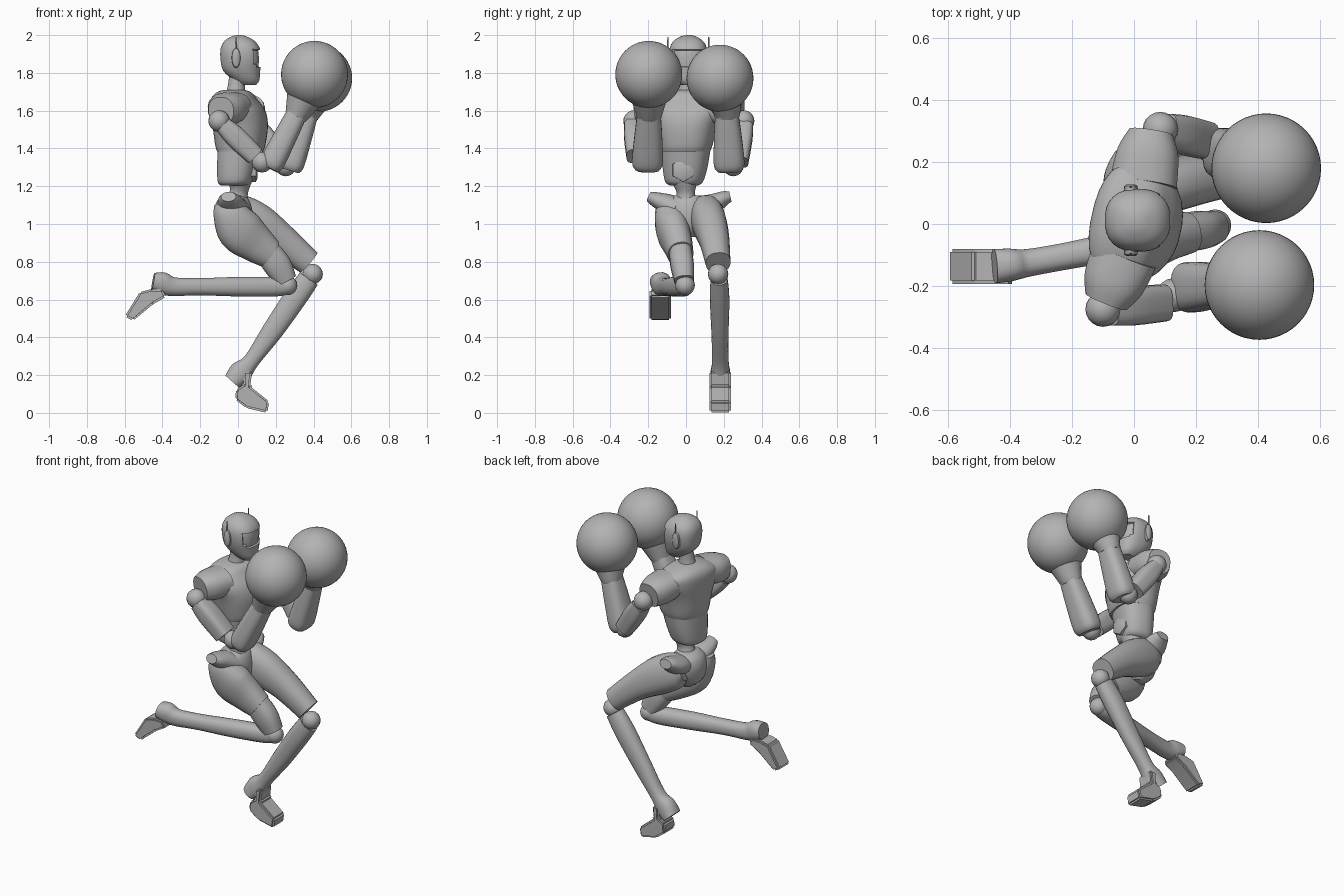
import bpy, bmesh, math
from mathutils import Vector

cube = bpy.data.objects.get("Cube")
if cube:
    bpy.data.objects.remove(cube, do_unlink=True)

grey = bpy.data.materials.new("plain grey")
grey.use_nodes = True
grey.diffuse_color = (0.45, 0.45, 0.45, 1)
grey.node_tree.nodes["Principled BSDF"].inputs["Base Color"].default_value = grey.diffuse_color

X, Y, Z = Vector((1, 0, 0)), Vector((0, 1, 0)), Vector((0, 0, 1))
TURN = Vector((0.22, 0.97, 0)).normalized()   # shoulder line of the twisted torso


def finish(name, bm, angle=40):
    bmesh.ops.recalc_face_normals(bm, faces=bm.faces)
    mesh = bpy.data.meshes.new(name)
    bm.to_mesh(mesh)
    bm.free()
    mesh.materials.append(grey)
    obj = bpy.data.objects.new(name, mesh)
    bpy.context.collection.objects.link(obj)
    bpy.ops.object.select_all(action='DESELECT')
    obj.select_set(True)
    bpy.context.view_layer.objects.active = obj
    bpy.ops.object.shade_smooth_by_angle(angle=math.radians(angle))
    return obj


def spline(keys, steps):
    """Catmull-Rom through rows of numbers."""
    out = []
    for i in range(len(keys) - 1):
        a, b, c, d = (keys[max(0, min(len(keys) - 1, i + k))] for k in (-1, 0, 1, 2))
        for s in range(steps):
            t = s / steps
            out.append([0.5 * (2 * q + (r - p) * t + (2 * p - 5 * q + 4 * r - w) * t * t
                               + (3 * q - p - 3 * r + w) * t ** 3)
                        for p, q, r, w in zip(a, b, c, d)])
    out.append(list(keys[-1]))
    return out


def loft(name, keys, ref=Y, axis=None, power=2.0, sides=20, steps=4, edit=None):
    """Skin rounded sections; each key is x, y, z, half depth, half width along ref."""
    rows = spline(keys, steps)
    pts = [Vector(r[:3]) for r in rows]
    bm = bmesh.new()
    rings = []
    for i, row in enumerate(rows):
        t = axis or (pts[min(i + 1, len(pts) - 1)] - pts[max(i - 1, 0)]).normalized()
        wide = (ref - t * ref.dot(t)).normalized()
        deep = wide.cross(t)
        ring = []
        for k in range(sides):
            ang = math.tau * (k + 0.5) / sides
            c, s = math.cos(ang), math.sin(ang)
            cx = math.copysign(abs(c) ** (2 / power), c) * row[3]
            sy = math.copysign(abs(s) ** (2 / power), s) * row[4]
            ring.append(bm.verts.new(pts[i] + deep * cx + wide * sy))
        rings.append(ring)
    for lo, hi in zip(rings, rings[1:]):
        for k in range(sides):
            n = (k + 1) % sides
            bm.faces.new((lo[k], lo[n], hi[n], hi[k]))
    bm.faces.new(rings[0])
    bm.faces.new(rings[-1])
    if edit:
        edit(bm)
    return finish(name, bm)


def ball(name, centre, radius, segments=32):
    bm = bmesh.new()
    bmesh.ops.create_uvsphere(bm, u_segments=segments, v_segments=segments // 2, radius=radius)
    bmesh.ops.translate(bm, verts=bm.verts, vec=centre)
    return finish(name, bm)


def slab(name, outline, y0, y1):
    """Side outline in x and z, pushed across y with softened edges."""
    bm = bmesh.new()
    face = bm.faces.new([bm.verts.new((x, y0, z)) for x, z in outline])
    push = bmesh.ops.extrude_face_region(bm, geom=[face])
    bmesh.ops.translate(bm, vec=(0, y1 - y0, 0),
                        verts=[g for g in push["geom"] if isinstance(g, bmesh.types.BMVert)])
    bmesh.ops.recalc_face_normals(bm, faces=bm.faces)
    bmesh.ops.bevel(bm, geom=list(bm.edges), offset=0.01, segments=2, affect='EDGES')
    return finish(name, bm)


# Head with a recessed visor
def cut_visor(bm):
    bm.normal_update()
    front = [f for f in bm.faces if f.normal.x > 0.55
             and 1.82 < f.calc_center_median().z < 1.93]
    bmesh.ops.inset_region(bm, faces=front, thickness=0.006, depth=0)
    bmesh.ops.inset_region(bm, faces=front, thickness=0.002, depth=-0.012)


loft("head", [(.055, .012, 1.735, .04, .035), (.045, .012, 1.76, .068, .06),
              (.02, .012, 1.81, .098, .085), (.015, .012, 1.87, .108, .1),
              (.012, .012, 1.93, .104, .099), (.008, .012, 1.97, .079, .077),
              (.005, .012, 1.993, .04, .04), (.005, .012, 2.0, .012, .012)],
     axis=Z, power=2.4, sides=28, edit=cut_visor)
loft("neck", [(-.015, .005, 1.66, .065, .065), (-.01, .005, 1.72, .047, .047),
              (.0, .01, 1.8, .045, .045)], axis=Z)
for side, label in ((1, "lead"), (-1, "trail")):
    y = .012 + side * .09
    loft(label + "_ear", [(-.01, y, 1.88, .024, .054), (-.01, y + side * .02, 1.88, .022, .05),
                          (-.01, y + side * .026, 1.88, .014, .04)], ref=Z, axis=Y, steps=1)
    loft(label + "_antenna", [(-.01, y + side * .018, 1.9, .005, .005),
                              (-.01, y + side * .018, 1.99, .003, .003)], sides=6, steps=1)

# Torso
loft("chest", [(.01, -.005, 1.385, .118, .132), (.012, -.002, 1.42, .13, .142),
               (.012, 0, 1.52, .142, .165), (.0, .005, 1.6, .138, .195),
               (-.02, .01, 1.66, .115, .185), (-.022, .01, 1.695, .09, .12),
               (-.02, .01, 1.71, .055, .06)], ref=TURN, axis=Z, power=2.4, sides=28)
loft("abdomen", [(-.02, -.01, 1.205, .07, .075), (-.015, -.01, 1.225, .09, .1),
                 (-.005, -.005, 1.3, .102, .118), (.008, 0, 1.4, .112, .13)],
     ref=TURN, axis=Z, power=2.5, sides=24)
loft("belly_plate", [(.06, -.015, 1.29, .068, .068), (.095, -.015, 1.285, .062, .062),
                     (.102, -.015, 1.285, .045, .045)], ref=Z, axis=X, sides=6, steps=1)
loft("waist", [(-.01, .005, 1.08, .075, .085), (.0, .0, 1.15, .052, .05),
               (.01, -.005, 1.2, .055, .06), (.0, -.01, 1.25, .085, .09)], axis=Z)

# Arms: sleeve, shoulder, upper arm, elbow, forearm, cuff and round glove
arms = {
    "lead": ((.03, .13, 1.61), (.055, .295, 1.585), (.085, .305, 1.545), (.23, .27, 1.33),
             (.275, .23, 1.285), (.375, .215, 1.6), (.427, .18, 1.772)),
    "trail": ((-.03, -.1, 1.62), (-.09, -.25, 1.6), (-.1, -.275, 1.545), (.09, -.255, 1.36),
              (.165, -.205, 1.295), (.32, -.195, 1.6), (.405, -.197, 1.792)),
}
for label, joints in arms.items():
    root, cap, shoulder, low, elbow, wrist, glove = map(Vector, joints)
    loft(label + "_sleeve", [(*root, .11, .08), (*root.lerp(cap, .6), .1, .085),
                             (*cap, .072, .072)], ref=Z, power=2.4)
    ball(label + "_shoulder", shoulder, .057, 20)
    loft(label + "_upper_arm", [(*shoulder.lerp(low, .1), .045, .055),
                                (*shoulder.lerp(low, .45), .058, .062),
                                (*low, .052, .06)], power=3.5, steps=3)
    ball(label + "_elbow", low.lerp(elbow, .5), .055, 16)
    loft(label + "_forearm", [(*elbow, .05, .066), (*elbow.lerp(wrist, .12), .066, .082),
                              (*elbow.lerp(wrist, .55), .062, .074),
                              (*wrist.lerp(elbow, .08), .056, .063)], power=2.8)
    loft(label + "_cuff", [(*wrist.lerp(elbow, .1), .06, .066), (*wrist, .072, .075),
                           (*wrist.lerp(glove, .4), .1, .1)])
    ball(label + "_glove", glove, .177, 48)

# Pelvis with flared hip crests
loft("pelvis", [(-.01, .01, .93, .04, .04), (-.02, .01, .98, .09, .09),
                (-.025, .01, 1.06, .103, .12), (-.025, .01, 1.12, .088, .11),
                (-.02, .01, 1.15, .06, .07)], axis=Z, sides=24)
loft("lead_hip_crest", [(-.01, .06, 1.08, .085, .06), (-.02, .14, 1.105, .08, .055),
                        (-.02, .2, 1.135, .06, .04), (-.02, .235, 1.145, .04, .028)], ref=Z)
loft("trail_hip_crest", [(-.02, -.04, 1.08, .085, .06), (-.035, -.1, 1.105, .075, .055),
                         (-.045, -.16, 1.13, .06, .04), (-.05, -.195, 1.145, .04, .028)], ref=Z)

# Lead leg: bent forward, foot on the ground
loft("lead_thigh", [(-.07, .1, 1.07, .06, .06), (-.01, .105, 1.055, .105, .085),
                    (.1, .125, 1.0, .112, .09), (.23, .15, .915, .088, .08),
                    (.375, .17, .795, .07, .066)], power=2.3)
ball("lead_knee", (.395, .17, .735), .054, 20)
loft("lead_shin", [(.375, .175, .71, .058, .045), (.3, .178, .605, .062, .052),
                   (.18, .18, .43, .056, .046), (.07, .182, .275, .043, .044),
                   (.015, .182, .215, .062, .052), (-.03, .182, .165, .05, .058)], power=2.3)
slab("lead_foot", [(.075, .22), (.065, .14), (.165, .06), (.155, .0), (.045, .025),
                   (-.015, .07), (-.01, .125), (.03, .15), (.03, .22)], .125, .238)

# Trail leg: knee folded, shin swept back
loft("trail_thigh", [(-.07, -.08, 1.12, .06, .055), (-.045, -.08, 1.06, .092, .085),
                     (.01, -.07, .97, .122, .088), (.09, -.045, .9, .104, .078),
                     (.17, -.028, .84, .08, .068)], power=2.3)
loft("trail_thigh_cuff", [(.155, -.03, .855, .07, .06), (.21, -.02, .78, .074, .062),
                          (.255, -.01, .7, .058, .052)], power=2.6)
ball("trail_knee", (.262, -.005, .675), .052, 20)
loft("trail_shin", [(.28, -.005, .675, .042, .04), (.2, -.015, .668, .052, .05),
                    (.0, -.06, .668, .052, .05), (-.2, -.1, .668, .046, .044),
                    (-.34, -.125, .668, .05, .045), (-.4, -.132, .685, .06, .053),
                    (-.45, -.136, .695, .047, .056)], power=2.3)
slab("trail_foot", [(-.4, .655), (-.46, .655), (-.52, .64), (-.6, .51), (-.555, .488),
                    (-.45, .575), (-.38, .615)], -.193, -.08)
